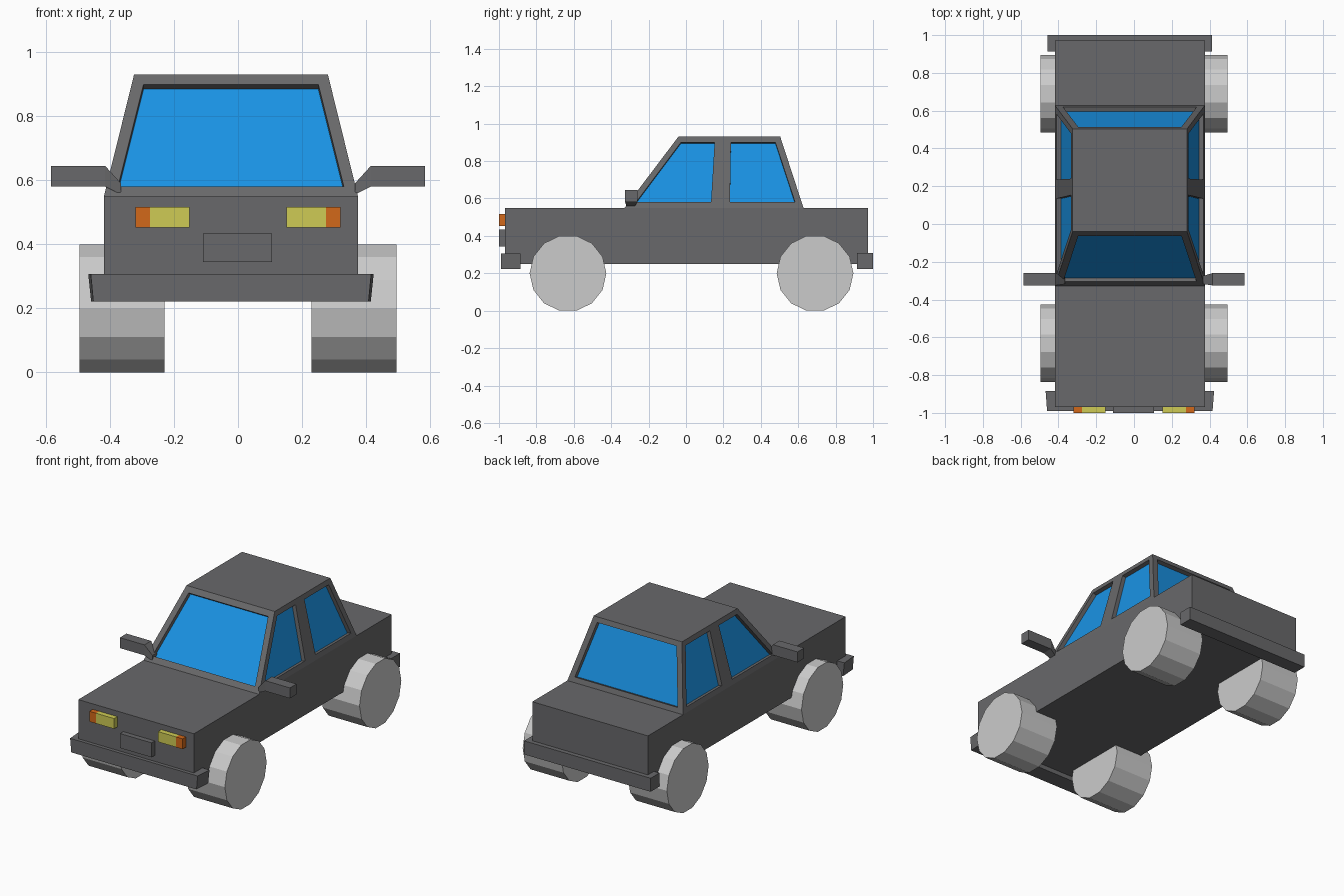
import bpy, bmesh, math
from mathutils import Vector

if "Cube" in bpy.data.objects:
    bpy.data.objects.remove(bpy.data.objects["Cube"])

CX = -0.022                      # body shell sits slightly off the wheel centre line
Z0, Z1 = 0.55, 0.93              # cabin base and roof heights


def material(name, rgb):
    m = bpy.data.materials.new(name)
    m.diffuse_color = (*rgb, 1)
    m.use_nodes = True
    m.node_tree.nodes["Principled BSDF"].inputs["Base Color"].default_value = m.diffuse_color
    return m


PAINT = material("dark_paint", (0.14, 0.14, 0.145))
GLASS = material("blue_glass", (0.01, 0.29, 0.78))
YELLOW = material("yellow_lens", (0.62, 0.60, 0.09))
ORANGE = material("orange_lens", (0.65, 0.14, 0.01))


def finish(name, bm, *mats):
    bmesh.ops.recalc_face_normals(bm, faces=bm.faces[:])
    me = bpy.data.meshes.new(name)
    bm.to_mesh(me)
    bm.free()
    for m in mats:
        me.materials.append(m)
    ob = bpy.data.objects.new(name, me)
    bpy.context.collection.objects.link(ob)
    return ob


def loft(name, rings, mat):
    """Skin equal-length rings of points and cap both ends."""
    bm = bmesh.new()
    rs = [[bm.verts.new(p) for p in r] for r in rings]
    for a, b in zip(rs, rs[1:]):
        for i in range(len(a)):
            j = (i + 1) % len(a)
            bm.faces.new((a[i], a[j], b[j], b[i]))
    bm.faces.new(rs[0])
    bm.faces.new(rs[-1])
    return finish(name, bm, *([mat] if mat else []))


def rect_x(x, y0, y1, z0, z1):
    return [(x, y0, z0), (x, y1, z0), (x, y1, z1), (x, y0, z1)]


def box(name, x0, x1, y0, y1, z0, z1, mat):
    return loft(name, [rect_x(min(x0, x1), y0, y1, z0, z1),
                       rect_x(max(x0, x1), y0, y1, z0, z1)], mat)


# Lower body
box("body", -0.419, 0.375, -0.968, 0.972, 0.25, Z0, PAINT)

# Cabin: sloping walls, each panel framed around a recessed window
bm = bmesh.new()


def half_width(z):
    return 0.397 - 0.094 * (z - Z0) / (Z1 - Z0)


def front_y(z):
    return -0.328 + 0.287 * (z - Z0) / (Z1 - Z0)


def rear_y(z):
    return 0.628 - 0.124 * (z - Z0) / (Z1 - Z0)


def panel(outer, inner, depth=0.025):
    o, i = [Vector(p) for p in outer], [Vector(p) for p in inner]
    n = (o[1] - o[0]).cross(o[3] - o[0]).normalized()
    if n.dot(Vector((CX, 0.2, 0.7)) - o[0]) < 0:
        n = -n
    rings = [[bm.verts.new(p) for p in r]
             for r in (o, i, [p + n * depth for p in i])]
    for a, b in zip(rings, rings[1:]):
        for k in range(4):
            j = (k + 1) % 4
            bm.faces.new((a[k], a[j], b[j], b[k]))
    bm.faces.new(rings[2]).material_index = 1


# Windscreen and rear window
for wall_y in (front_y, rear_y):
    def pt(dx, z):
        return (CX + dx, wall_y(z), z)
    w0, w1 = half_width(Z0), half_width(Z1)
    panel([pt(-w0, Z0), pt(w0, Z0), pt(w1, Z1), pt(-w1, Z1)],
          [pt(-0.353, 0.58), pt(0.353, 0.58), pt(0.273, 0.90), pt(-0.273, 0.90)])

# Side windows, two each side of a centre pillar
MID = 0.19
for s in (-1, 1):
    def pt(y, z):
        return (CX + s * half_width(z), y, z)
    panel([pt(front_y(Z0), Z0), pt(MID, Z0), pt(MID, Z1), pt(front_y(Z1), Z1)],
          [pt(-0.267, 0.58), pt(0.134, 0.58), pt(0.153, 0.90), pt(-0.027, 0.90)])
    panel([pt(MID, Z0), pt(rear_y(Z0), Z0), pt(rear_y(Z1), Z1), pt(MID, Z1)],
          [pt(0.235, 0.58), pt(0.583, 0.58), pt(0.478, 0.90), pt(0.24, 0.90)])

# Roof
w = half_width(Z1)
bm.faces.new([bm.verts.new((CX + s * w, y, Z1)) for s, y in
              ((-1, front_y(Z1)), (1, front_y(Z1)), (1, MID),
               (1, rear_y(Z1)), (-1, rear_y(Z1)), (-1, MID))])
bmesh.ops.remove_doubles(bm, verts=bm.verts[:], dist=1e-4)
finish("cabin", bm, PAINT, GLASS)


# Front bumper, narrowing slightly to the front and bottom; plain rear bumper
def bumper_ring(y, top, bottom):
    return [(CX - bottom, y, 0.222), (CX + bottom, y, 0.222),
            (CX + top, y, 0.307), (CX - top, y, 0.307)]


loft("front_bumper", [bumper_ring(-0.99, 0.438, 0.430),
                      bumper_ring(-0.885, 0.446, 0.437)], PAINT)
box("rear_bumper", -0.457, 0.412, 0.913, 1.0, 0.224, 0.308, PAINT)

# Number plate blank
box("front_plate", -0.11, 0.106, -1.0, -0.96, 0.344, 0.434, PAINT)

for side, s in (("left", -1), ("right", 1)):
    # Headlamps and indicators
    box(side + "_headlamp", s * 0.151, s * 0.275, -1.0, -0.96, 0.452, 0.516, YELLOW)
    box(side + "_indicator", s * 0.275, s * 0.320, -1.0, -0.96, 0.452, 0.516, ORANGE)

    # Door mirror with tapered stalk
    loft(side + "_mirror", [rect_x(s * 0.584, -0.325, -0.26, 0.58, 0.645),
                            rect_x(s * 0.415, -0.325, -0.26, 0.58, 0.645),
                            rect_x(s * 0.365, -0.318, -0.275, 0.555, 0.59)], PAINT)

    # Wheels: 14-sided, flat side down
    R = 0.2 / math.cos(math.pi / 14)
    for end, y in (("front", -0.631), ("rear", 0.69)):
        angles = [2 * math.pi * k / 14 for k in range(14)]
        loft(f"{end}_{side}_wheel",
             [[(x, y + R * math.cos(a), 0.2 + R * math.sin(a)) for a in angles]
              for x in (s * 0.229, s * 0.495)], None)
